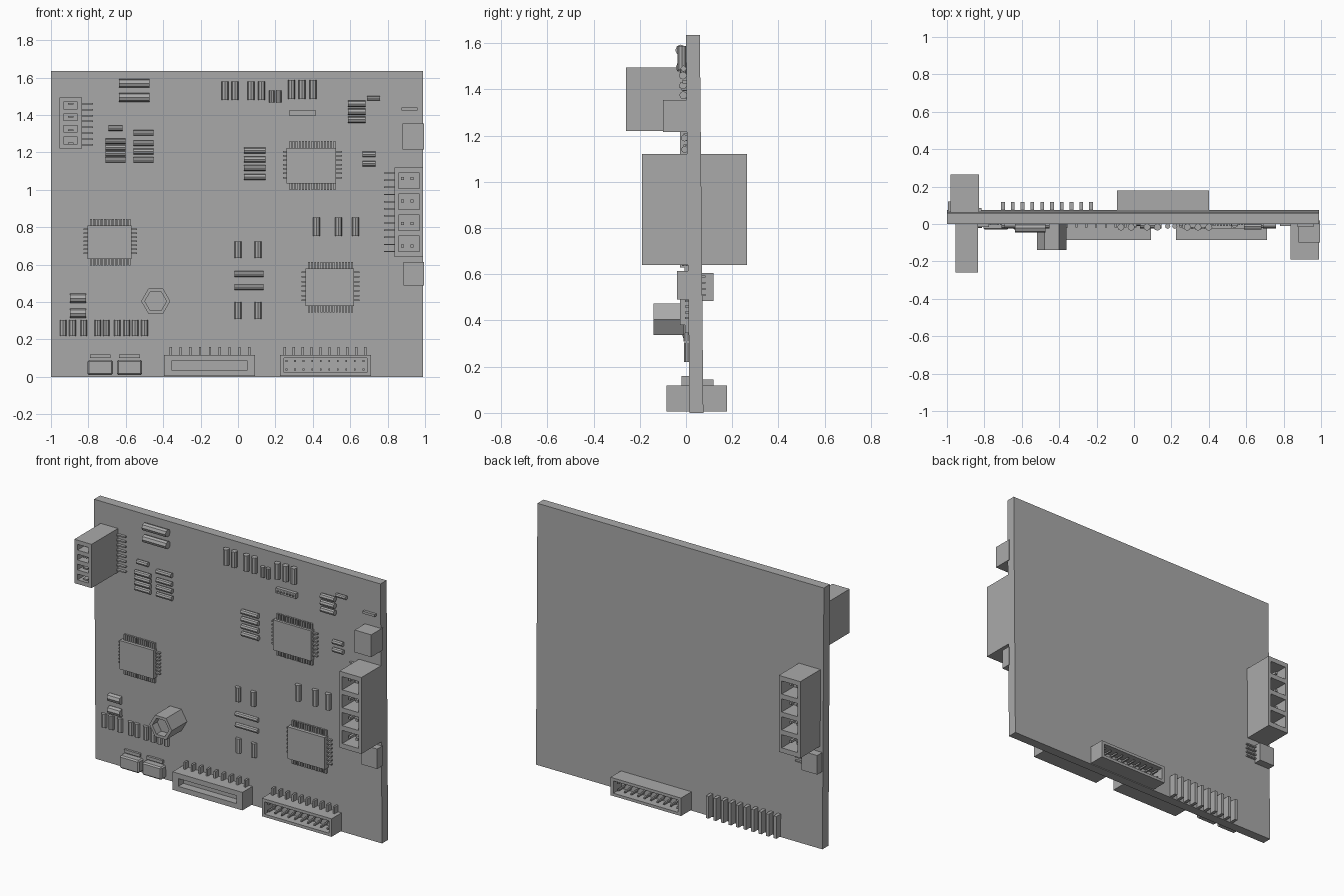
import bpy
import bmesh
import math
from mathutils import Matrix

default_cube = bpy.data.objects.get("Cube")
if default_cube:
    bpy.data.objects.remove(default_cube, do_unlink=True)

grey = bpy.data.materials.new("plain_grey")
grey.use_nodes = True
grey.diffuse_color = (0.4, 0.4, 0.4, 1)
grey.node_tree.nodes["Principled BSDF"].inputs["Base Color"].default_value = grey.diffuse_color

HEIGHT = 1.635
LEAN = 0.015
THICK = 0.06


def surface(z):
    """Front face of the slightly leaning board at height z."""
    return LEAN * (1 - z / HEIGHT)


def spread(start, end, count):
    return [start + (end - start) * i / (count - 1) for i in range(count)]


def add_box(bm, x0, x1, y0, y1, z0, z1):
    verts = bmesh.ops.create_cube(bm, size=1)["verts"]
    for v in verts:
        v.co.x = x1 if v.co.x > 0 else x0
        v.co.y = y1 if v.co.y > 0 else y0
        v.co.z = z1 if v.co.z > 0 else z0
    return verts


def finish(name, bm):
    bmesh.ops.recalc_face_normals(bm, faces=bm.faces)
    mesh = bpy.data.meshes.new(name)
    bm.to_mesh(mesh)
    bm.free()
    mesh.materials.append(grey)
    obj = bpy.data.objects.new(name, mesh)
    bpy.context.scene.collection.objects.link(obj)
    return obj


def block(name, *extent):
    bm = bmesh.new()
    add_box(bm, *extent)
    return finish(name, bm)


def pins(name, xs, zs, width, height, y0, y1):
    """Small rectangular pins at every combination of xs and zs."""
    bm = bmesh.new()
    for x in xs:
        for z in zs:
            add_box(bm, x - width / 2, x + width / 2, y0, y1, z - height / 2, z + height / 2)
    return finish(name, bm)


def housing(name, x0, x1, z0, z1, tip, base, sockets, side, bar, depth):
    """Connector shell with a column of open sockets facing its tip."""
    floor = tip + (depth if base > tip else -depth)
    near, far = sorted((tip, floor))
    bm = bmesh.new()
    add_box(bm, x0, x1, *sorted((floor, base)), z0, z1)
    add_box(bm, x0, x0 + side, near, far, z0, z1)
    add_box(bm, x1 - side, x1, near, far, z0, z1)
    for z in spread(z0, z1 - bar, sockets + 1):
        add_box(bm, x0 + side, x1 - side, near, far, z, z + bar)
    return finish(name, bm)


def chip(name, x0, x1, z0, z1):
    """Square chip with fine leads on the top and bottom, coarser ones at the sides."""
    bm = bmesh.new()
    y = surface((z0 + z1) / 2)
    add_box(bm, x0, x1, -0.025, y, z0, z1)
    for x in spread(x0 + 0.02, x1 - 0.01, 15):
        for a, b in ((z0 - 0.035, z0), (z1, z1 + 0.035)):
            add_box(bm, x - 0.005, x + 0.005, y - 0.015, y, a, b)
    for z in spread(z0 + 0.03, z1 - 0.02, 7):
        for a, b in ((x0 - 0.02, x0), (x1, x1 + 0.03)):
            add_box(bm, a, b, y - 0.015, y, z - 0.004, z + 0.004)
    return finish(name, bm)


def resistors(name, xs, zs, length, thick, upright=False):
    """Faceted rods lying on the board."""
    bm = bmesh.new()
    turn = Matrix() if upright else Matrix.Rotation(math.pi / 2, 4, "Y")
    for x in xs:
        for z in zs:
            y = surface(z) - thick / 2 * z / HEIGHT
            bmesh.ops.create_cone(bm, cap_ends=True, segments=8, radius1=thick / 2,
                                  radius2=thick / 2, depth=length,
                                  matrix=Matrix.Translation((x, y, z)) @ turn)
    return finish(name, bm)


# Leaning circuit board
bm = bmesh.new()
for v in add_box(bm, -1, 0.99, 0, THICK, 0, HEIGHT):
    v.co.y += surface(v.co.z)
finish("circuit_board", bm)

# Chips
chip("upper_chip", 0.26, 0.525, 1.035, 1.225)
chip("side_chip", -0.805, -0.57, 0.63, 0.81)
chip("lower_chip", 0.36, 0.62, 0.38, 0.58)

# Four-socket connectors on the front and back
housing("tall_connector", -0.955, -0.835, 1.22, 1.495, -0.26, 0.02, 4, 0.022, 0.026, 0.1)
pins("tall_connector_contacts", [-0.895], spread(1.25, 1.46, 4), 0.03, 0.008, -0.24, -0.15)
pins("tall_connector_leads", [-0.805], spread(1.24, 1.46, 8), 0.06, 0.008, -0.015, 0.01)
housing("front_connector", 0.837, 0.99, 0.64, 1.12, -0.19, 0.02, 4, 0.02, 0.03, 0.12)
pins("front_connector_contacts", [0.88, 0.93], spread(0.7, 1.06, 4), 0.015, 0.015, -0.15, -0.06)
pins("front_connector_leads", [0.81], spread(0.67, 1.09, 12), 0.06, 0.007, -0.01, 0.01)
housing("back_connector", -0.98, -0.83, 0.64, 1.12, 0.265, 0.05, 4, 0.02, 0.03, 0.12)
pins("back_connector_contacts", [-0.93, -0.88], spread(0.7, 1.06, 4), 0.015, 0.015, 0.13, 0.22)

# Small edge blocks
block("upper_edge_block", 0.88, 0.995, -0.1, 0.02, 1.215, 1.355)
block("upper_edge_strip", 0.875, 0.96, -0.015, 0.01, 1.425, 1.44)
block("lower_edge_block", 0.885, 0.995, -0.04, 0.02, 0.49, 0.615)
block("back_edge_block", -0.995, -0.885, 0.05, 0.12, 0.485, 0.605)
pins("back_edge_leads", [-0.85], spread(0.51, 0.59, 4), 0.07, 0.008, 0.06, 0.085)

# Bottom connectors and their leads
housing("slot_connector", -0.395, 0.09, 0.005, 0.118, -0.085, 0.03, 1, 0.04, 0.032, 0.05)
pins("slot_connector_leads", spread(-0.36, 0.06, 9), [0.135], 0.012, 0.05, -0.02, 0.02)
housing("pin_connector", 0.225, 0.71, 0.005, 0.118, -0.085, 0.03, 1, 0.02, 0.018, 0.08)
pins("pin_connector_contacts", spread(0.26, 0.67, 10), [0.04, 0.085], 0.01, 0.01, -0.07, 0)
pins("pin_connector_leads", spread(0.25, 0.68, 10), [0.135], 0.012, 0.05, -0.02, 0.02)
housing("back_pin_connector", -0.09, 0.4, 0.005, 0.118, 0.178, 0.05, 1, 0.02, 0.018, 0.08)
pins("back_connector_pins", spread(-0.05, 0.36, 10), [0.04, 0.085], 0.01, 0.01, 0.09, 0.16)
pins("back_header_pins", spread(-0.7, -0.23, 10), [0.075], 0.02, 0.14, 0.06, 0.118)

# Push blocks at the lower corner
for label, x in (("outer", -0.737), ("inner", -0.58)):
    obj = block(label + "_corner_block", x - 0.068, x + 0.068, -0.03, 0.03, 0.01, 0.09)
    bevel = obj.modifiers.new("soft_edge", "BEVEL")
    bevel.width = 0.008
    bevel.segments = 1
    block(label + "_corner_tab", x - 0.055, x + 0.055, 0, 0.02, 0.1, 0.12)

# Hollow capacitor can
bm = bmesh.new()
can = bmesh.ops.create_cone(bm, cap_ends=True, segments=6, radius1=0.078, radius2=0.078, depth=0.16,
                            matrix=Matrix.Translation((-0.44, -0.06, 0.405))
                            @ Matrix.Rotation(math.pi / 2, 4, "X")
                            @ Matrix.Rotation(math.pi / 6, 4, "Z"))
bm.faces.ensure_lookup_table()
bm.normal_update()
if max(abs(v.co.x + 0.44) for v in bm.verts) < 0.075:
    bmesh.ops.rotate(bm, verts=bm.verts, cent=(-0.44, 0, 0.405),
                     matrix=Matrix.Rotation(math.pi / 6, 3, "Y"))
rim = min(bm.faces, key=lambda f: f.calc_center_median().y)
bmesh.ops.inset_individual(bm, faces=[rim], thickness=0.02)
inner = bmesh.ops.extrude_discrete_faces(bm, faces=[rim])["faces"]
bmesh.ops.translate(bm, verts=inner[0].verts, vec=(0, 0.05, 0))
finish("capacitor_can", bm)

# Small pin strip
block("pin_strip", 0.275, 0.415, -0.02, 0.01, 1.395, 1.427)
pins("pin_strip_contacts", spread(0.29, 0.4, 6), [1.411], 0.008, 0.01, -0.028, -0.02)

# Flat-lying resistors
resistors("large_resistors", [-0.555], [1.495, 1.57], 0.165, 0.048)
resistors("short_resistor", [-0.655], [1.33], 0.075, 0.03)
resistors("left_resistors", [-0.655], spread(1.16, 1.26, 4), 0.105, 0.03)
resistors("left_inner_resistors", [-0.505], [1.16, 1.205, 1.25, 1.305], 0.105, 0.03)
resistors("middle_resistors", [0.09], spread(1.07, 1.21, 4), 0.115, 0.032)
resistors("right_resistors", [0.635], spread(1.375, 1.46, 3), 0.095, 0.034)
resistors("right_short_resistor", [0.725], [1.49], 0.07, 0.026)
resistors("chip_side_resistors", [0.7], [1.14, 1.19], 0.07, 0.03)
resistors("long_resistors", [0.06], [0.48, 0.55], 0.155, 0.03)
resistors("corner_resistors", [-0.855], [0.34, 0.42], 0.085, 0.05)

# Upright resistors
resistors("top_resistors", [-0.07, -0.015, 0.07, 0.125], [1.53], 0.1, 0.038, True)
resistors("top_short_resistors", [0.18, 0.218], [1.5], 0.065, 0.028, True)
resistors("top_right_resistors", spread(0.285, 0.4, 3), [1.537], 0.1, 0.038, True)
resistors("between_chip_resistors", [0.42, 0.538, 0.628], [0.803], 0.1, 0.038, True)
resistors("centre_resistors", [0, 0.107], [0.355, 0.68], 0.09, 0.036, True)
resistors("bottom_row", [-0.935, -0.885, -0.825, -0.75, -0.705, -0.645, -0.595, -0.55, -0.5],
          [0.262], 0.085, 0.036, True)
